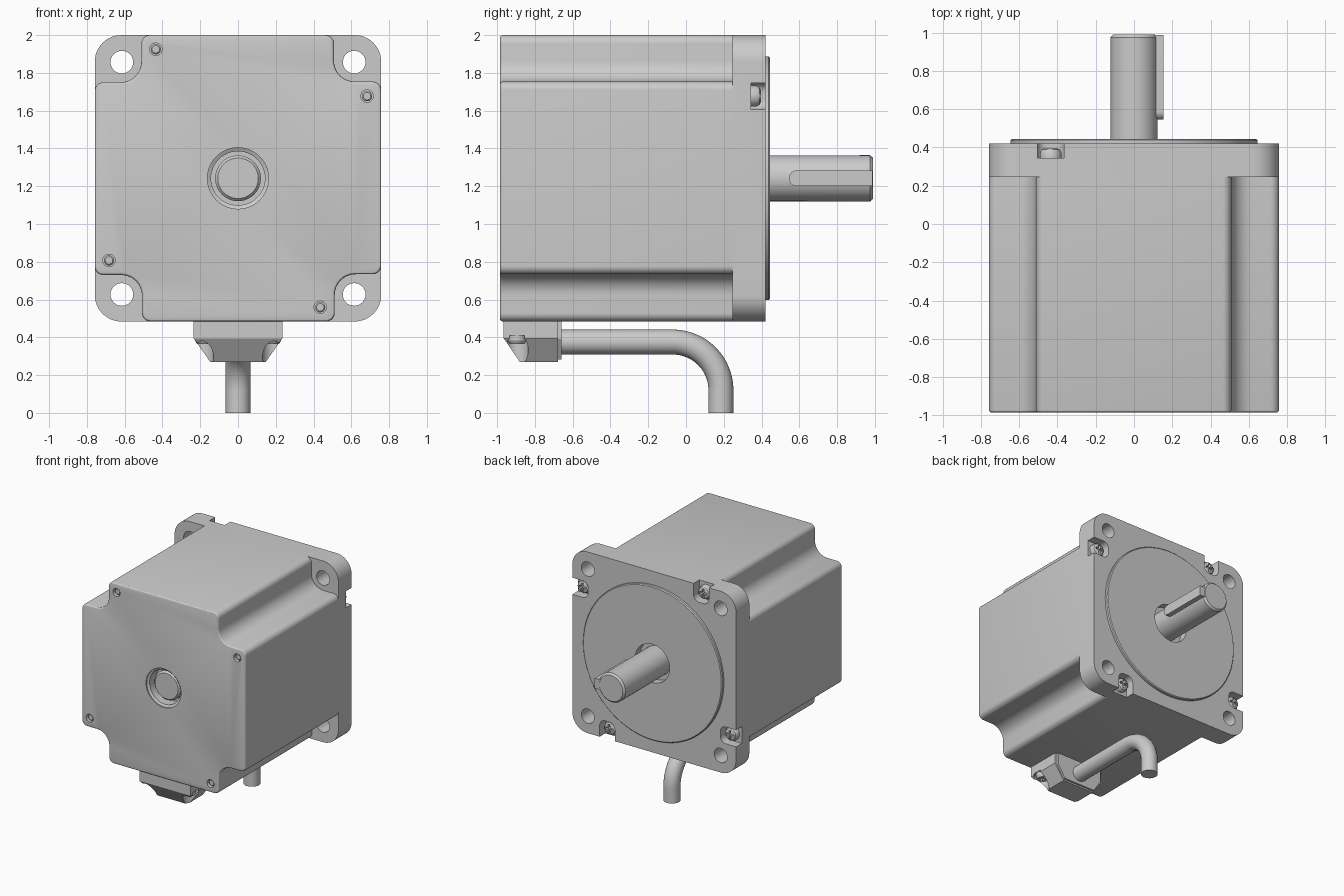
import bpy, bmesh
from math import sin, cos, pi
from mathutils import Vector

if "Cube" in bpy.data.objects:
    bpy.data.objects.remove(bpy.data.objects["Cube"])

CZ, H = 1.242, 0.758            # motor axis height, half width of the square frame
AXES = {'X': lambda u, v, w: (w, u, v), 'Y': lambda u, v, w: (u, w, v), 'Z': lambda u, v, w: (u, v, w)}


def finish(name, bm):
    bmesh.ops.recalc_face_normals(bm, faces=bm.faces)
    me = bpy.data.meshes.new(name)
    bm.to_mesh(me)
    bm.free()
    ob = bpy.data.objects.new(name, me)
    bpy.context.collection.objects.link(ob)
    return ob


def spin4(u, v):
    """The point in all four quarter turns."""
    return [(u, v), (v, -u), (-u, -v), (-v, u)]


def rounded(corners, n=8):
    """Outline from right-angled corners (u, v, radius)."""
    out = []
    for i, (x, y, r) in enumerate(corners):
        c = Vector((x, y))
        if r == 0:
            out.append(c)
            continue
        a = (Vector(corners[i - 1][:2]) - c).normalized()
        b = (Vector(corners[(i + 1) % len(corners)][:2]) - c).normalized()
        for k in range(n + 1):
            t = k / n * pi / 2
            out.append(c + (a + b) * r - r * (b * cos(t) + a * sin(t)))
    return out


def prism(name, outline, w0, w1, axis='Y', bevel_w0=0):
    bm = bmesh.new()
    f = AXES[axis]
    lo = [bm.verts.new(f(u, v, w0)) for u, v in outline]
    hi = [bm.verts.new(f(u, v, w1)) for u, v in outline]
    cap = bm.faces.new(lo)
    bm.faces.new(hi[::-1])
    for i in range(len(lo)):
        bm.faces.new((lo[i - 1], lo[i], hi[i], hi[i - 1]))
    if bevel_w0:
        bmesh.ops.recalc_face_normals(bm, faces=bm.faces)
        bmesh.ops.bevel(bm, geom=list(cap.edges), offset=bevel_w0, segments=3, profile=0.5, affect='EDGES')
    return finish(name, bm)


def box(name, u, v, w, axis='Y'):
    return prism(name, [(u[0], v[0]), (u[1], v[0]), (u[1], v[1]), (u[0], v[1])], *w, axis)


def lathe(name, profile, cu=0, cv=CZ, axis='Y', n=48):
    """Closed turned part from (radius, position) pairs."""
    bm = bmesh.new()
    f = AXES[axis]
    rings = [[bm.verts.new(f(cu + r * cos(2 * pi * k / n), cv + r * sin(2 * pi * k / n), w))
              for k in range(n)] for r, w in profile]
    for a, b in zip(rings, rings[1:]):
        for k in range(n):
            bm.faces.new((a[k - 1], a[k], b[k], b[k - 1]))
    bm.faces.new(rings[0])
    bm.faces.new(rings[-1])
    return finish(name, bm)


def cut(ob, cutters):
    for c in cutters:
        m = ob.modifiers.new('cut', 'BOOLEAN')
        m.operation, m.object, m.solver = 'DIFFERENCE', c, 'EXACT'
        bpy.context.view_layer.objects.active = ob
        bpy.ops.object.modifier_apply(modifier=m.name)
        bpy.data.objects.remove(c)


SCREWS = [(x, z + CZ) for x, z in spin4(-0.435, 0.683)]
HOLES = [(x, z + CZ) for x, z in spin4(0.615, 0.615)]

# Body with four scooped corners
quarter = [(0.508, H, 0.045), (0.508, 0.512, 0.11), (H, 0.512, 0.045)]
corners = [(*spin4(u, v)[q], r) for q in range(4) for u, v, r in quarter]
body = prism('motor_body', [(x, z + CZ) for x, z in rounded(corners)], -0.985, 0.246, bevel_w0=0.015)
cut(body, [lathe('rear_bore', [(0.162, -1.05), (0.162, -0.975), (0.143, -0.965), (0.143, -0.88)])]
    + [lathe('hole', [(0.033, -1.05), (0.033, -0.93)], x, z, n=20) for x, z in SCREWS])
for x, z in SCREWS:
    lathe('rear_screw_tip', [(0.027, -0.92), (0.027, -0.965), (0.02, -0.972)], x, z, n=20)

# Mounting flange with holes and open-sided screw pockets
flange = prism('mounting_flange',
               [(x, z + CZ) for x, z in rounded([(*p, 0.14) for p in spin4(H, H)], 12)], 0.245, 0.42)
cutters = [lathe('hole', [(0.06, 0.1), (0.06, 0.6)], x, z, n=32) for x, z in HOLES]
pocket = rounded([(-0.505, 0.9, 0), (-0.365, 0.9, 0), (-0.365, 0.612, 0.05), (-0.505, 0.612, 0.05)])
for q in range(4):
    turned = [spin4(u, v)[q] for u, v in pocket]
    cutters.append(prism('pocket', [(x, z + CZ) for x, z in turned], 0.345, 0.6))
cutters.append(lathe('front_bore', [(0.16, 0.38), (0.16, 0.6)]))
cut(flange, cutters)

# Raised pilot disc
pilot = lathe('pilot_disc', [(0.645, 0.415), (0.645, 0.438), (0.638, 0.445)], n=96)
cut(pilot, [lathe('pilot_bore', [(0.16, 0.3), (0.16, 0.6)])])

# Front screws with cross slots
for x, z in SCREWS:
    s = lathe('flange_screw', [(0.056, 0.34), (0.056, 0.372), (0.048, 0.388), (0.032, 0.397)], x, z, n=28)
    cut(s, [box('slot', (x - a, x + a), (z - b, z + b), (0.375, 0.5)) for a, b in ((0.036, 0.009), (0.009, 0.036))])

# Shaft and key
lathe('shaft', [(0.107, -0.945), (0.121, -0.93), (0.122, 0.975), (0.108, 0.99)])
prism('shaft_key', rounded([(0.545, CZ - 0.042, 0.0419), (0.987, CZ - 0.042, 0),
                            (0.987, CZ + 0.042, 0), (0.545, CZ + 0.042, 0.0419)]), 0.06, 0.155, 'X')

# Tapered cable connector housing
bm = bmesh.new()
for hx, y0, y1, z in ((0.235, -0.965, -0.677, 0.49), (0.235, -0.965, -0.677, 0.395), (0.147, -0.88, -0.677, 0.27)):
    for x in (-hx, hx):
        for y in (y0, y1):
            bm.verts.new((x, y, z))
bmesh.ops.convex_hull(bm, input=bm.verts)
housing = finish('connector_housing', bm)
cut(housing, [lathe('well', [(0.06, 0.2), (0.06, 0.41)], sx * 0.19, -0.895, 'Z', 28) for sx in (-1, 1)])
for sx in (-1, 1):
    x, y = sx * 0.178, -0.895
    s = lathe('connector_screw', [(0.05, 0.42), (0.05, 0.382), (0.04, 0.366)], x, y, 'Z', 28)
    cut(s, [box('slot', (x - a, x + a), (y - b, y + b), (0.3, 0.382), 'Z') for a, b in ((0.034, 0.008), (0.008, 0.034))])
prism('cable_gland', [(-0.147, 0.282), (0.147, 0.282), (0.215, 0.39), (0.215, 0.487), (-0.215, 0.487), (-0.215, 0.39)],
      -0.68, -0.66)

# Bent cable
path = [(-0.7, 0.375)] + [(-0.07 + 0.255 * sin(t), 0.12 + 0.255 * cos(t))
                          for t in (k * pi / 40 for k in range(21))] + [(0.185, 0)]
cu = bpy.data.curves.new('cable', 'CURVE')
cu.dimensions, cu.bevel_depth, cu.bevel_resolution, cu.use_fill_caps = '3D', 0.066, 6, True
sp = cu.splines.new('POLY')
sp.points.add(len(path) - 1)
for p, (y, z) in zip(sp.points, path):
    p.co = (0, y, z, 1)
cable = bpy.data.objects.new('cable', cu)
bpy.context.collection.objects.link(cable)
bpy.ops.object.select_all(action='DESELECT')
cable.select_set(True)
bpy.context.view_layer.objects.active = cable
bpy.ops.object.convert(target='MESH')

# Smooth shading with crisp edges
bpy.ops.object.select_all(action='SELECT')
bpy.ops.object.shade_smooth_by_angle(angle=0.52)
